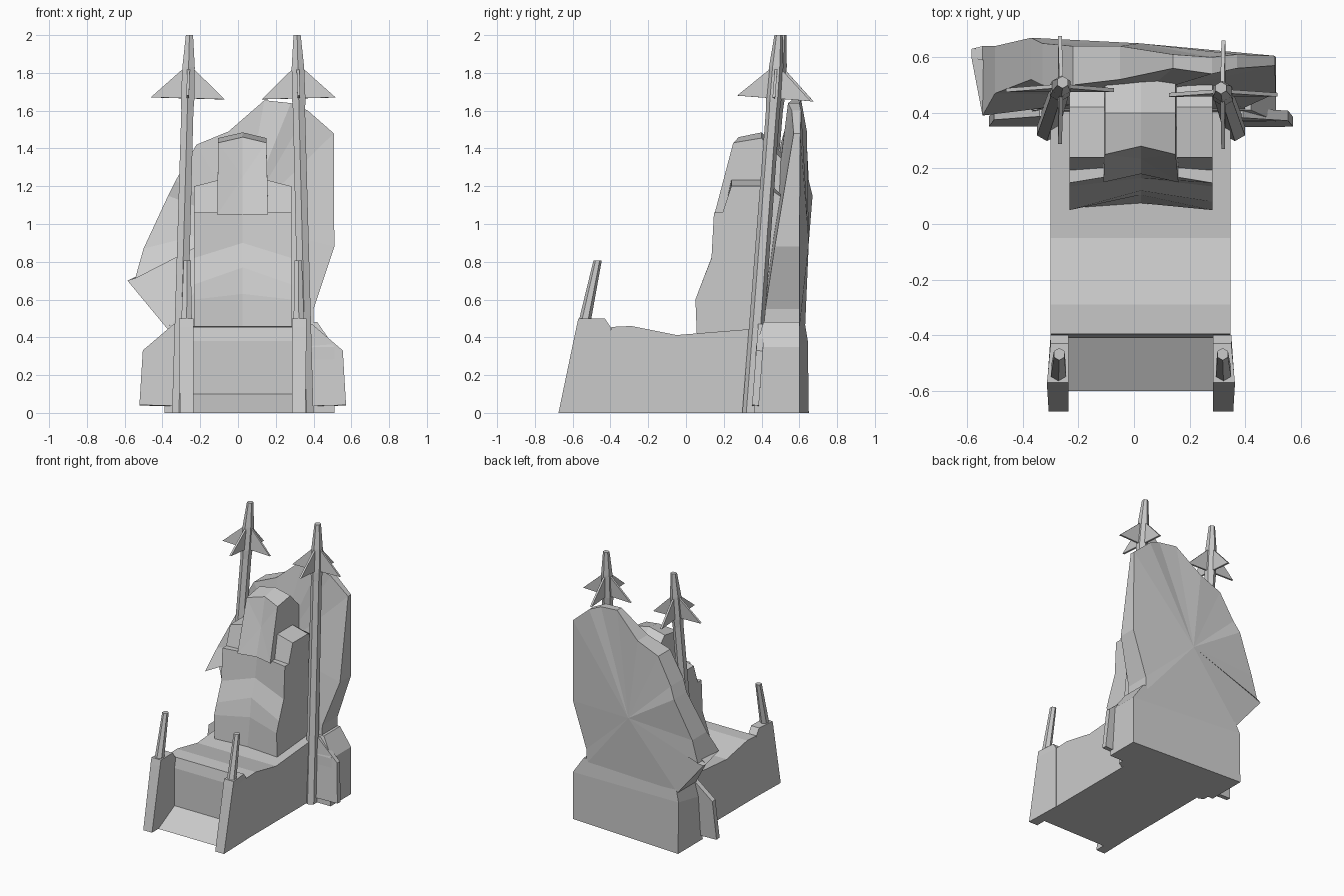
import bpy, bmesh, math
from mathutils import Vector

if "Cube" in bpy.data.objects:
    bpy.data.objects.remove(bpy.data.objects["Cube"])

CX = 0.025  # symmetry plane of the structure


def loft(name, rings):
    """Skin between rings of points; a one-point ring closes the end as a fan."""
    bm = bmesh.new()
    rs = [[bm.verts.new(p) for p in r] for r in rings]
    n = max(len(r) for r in rs)
    for a, b in zip(rs, rs[1:]):
        for i in range(n):
            j = (i + 1) % n
            if len(a) == 1:
                bm.faces.new((a[0], b[i], b[j]))
            elif len(b) == 1:
                bm.faces.new((a[i], b[0], a[j]))
            else:
                bm.faces.new((a[i], b[i], b[j], a[j]))
    for r in (rs[0], rs[-1]):
        if len(r) > 2:
            bm.faces.new(r)
    bmesh.ops.recalc_face_normals(bm, faces=bm.faces)
    me = bpy.data.meshes.new(name)
    bm.to_mesh(me)
    bm.free()
    ob = bpy.data.objects.new(name, me)
    bpy.context.collection.objects.link(ob)
    return ob


def side_prism(name, x0, x1, yz):
    return loft(name, [[(x, y, z) for y, z in yz] for x in (x0, x1)])


def tapered_rod(name, p0, p1, stations):
    """Six-sided rod along p0-p1; stations are (height fraction, radius)."""
    rings = []
    for t, r in stations:
        c = p0.lerp(p1, t)
        rings.append([c + Vector((r * math.sin(k * math.pi / 3), r * math.cos(k * math.pi / 3), 0))
                      for k in range(6)])
    return loft(name, rings)


# base platform with hollowed front
side_prism("base_platform", -0.30, 0.348,
           [(-0.60, 0), (-0.41, 0.10), (-0.41, 0.38), (-0.395, 0.455), (-0.29, 0.46),
            (-0.05, 0.412), (0.42, 0.45), (0.42, 0)])

# rear footing with sloped right shoulder
loft("rear_footing", [
    [(-0.39, 0.36, 0), (0.51, 0.36, 0), (0.51, 0.60, 0), (-0.39, 0.65, 0)],
    [(-0.39, 0.38, 0.33), (0.51, 0.37, 0.35), (0.51, 0.60, 0.35), (-0.39, 0.645, 0.38)],
    [(-0.36, 0.41, 0.47), (0.42, 0.41, 0.48), (0.42, 0.60, 0.48), (-0.36, 0.63, 0.47)]])

# craggy back slab: x, z, front y, back y
outline = [(0.40, 0.44, 0.41, 0.60), (0.40, 0.55, 0.42, 0.60), (0.51, 0.88, 0.47, 0.60),
           (0.507, 1.48, 0.57, 0.605), (0.37, 1.60, 0.56, 0.61), (0.28, 1.64, 0.54, 0.60),
           (0.14, 1.655, 0.56, 0.61), (-0.05, 1.49, 0.52, 0.64), (-0.22, 1.42, 0.50, 0.64),
           (-0.33, 1.23, 0.50, 0.65), (-0.37, 1.15, 0.52, 0.67), (-0.50, 0.87, 0.47, 0.64),
           (-0.585, 0.70, 0.60, 0.63), (-0.37, 0.44, 0.41, 0.63)]
outline[12:12] = [(-0.545, 0.71, 0.39, 0.64)]
loft("back_slab", [[(0.02, 0.46, 1.0)],
                   [(x, f, z) for x, z, f, b in outline],
                   [(x, b, z) for x, z, f, b in outline],
                   [(0.02, 0.65, 0.90)]])

# seat block with a creased, concave front: z side, y side, z centre, y centre
rows = [(0.42, 0.057, 0.42, 0.075), (0.60, 0.05, 0.63, 0.105), (0.68, 0.08, 0.77, 0.12),
        (0.82, 0.135, 0.90, 0.165), (1.06, 0.148, 1.06, 0.19)]
loft("seat_block", [[(-0.232, ys, zs), (CX, yc, zc), (0.282, ys, zs),
                     (0.282, 0.5, zs), (-0.232, 0.5, zs)] for zs, ys, zc, yc in rows])

# central backrest
def backrest_ring(y0, y1, z1, crease):
    return [(-0.11, y0, 1.05), (CX, y0 + crease, 1.05), (0.16, y0, 1.05),
            (0.15, y1, z1), (CX, y1 + crease, z1 + 0.03), (-0.105, y1, z1)]

loft("central_backrest", [[(CX, 0.235, 1.25)],
                          backrest_ring(0.15, 0.25, 1.43, 0.03),
                          backrest_ring(0.40, 0.40, 1.455, 0),
                          backrest_ring(0.55, 0.55, 1.30, 0)])

for side, s in (("left", -1), ("right", 1)):
    # shoulders beside the backrest
    loft(side + "_shoulder", [
        [(CX + s * o, y0, 1.05), (CX + s * o, 0.24, z), (CX + s * o, 0.42, z),
         (CX + s * o, 0.54, 1.12), (CX + s * o, 0.54, 1.05)]
        for o, z, y0 in ((0.12, 1.235, 0.20), (0.257, 1.20, 0.19))])

    # front corner buttresses
    loft(side + "_front_buttress", [
        [(CX + s * 0.26, -0.675, 0), (CX + s * 0.332, -0.675, 0),
         (CX + s * 0.325, -0.40, 0), (CX + s * 0.26, -0.40, 0)],
        [(CX + s * 0.26, -0.58, 0.455), (CX + s * 0.338, -0.58, 0.455),
         (CX + s * 0.325, -0.40, 0.455), (CX + s * 0.26, -0.40, 0.455)],
        [(CX + s * 0.26, -0.57, 0.50), (CX + s * 0.338, -0.57, 0.50),
         (CX + s * 0.325, -0.43, 0.50), (CX + s * 0.26, -0.43, 0.50)]])

    # short stakes on the buttresses
    tapered_rod(side + "_stake", Vector((CX + s * 0.297, -0.535, 0.49)),
                Vector((CX + s * 0.294, -0.468, 0.807)), [(0, 0.032), (1, 0.022)])

    # tall spear poles
    foot = Vector((CX + s * 0.338, 0.34, 0))
    tip = Vector((CX + s * 0.285 + 0.003, 0.50 - s * 0.01, 2))
    tapered_rod(side + "_spear", foot, tip,
                [(0, 0.042), (0.80, 0.037), (0.83, 0.041), (0.915, 0.038), (1, 0.022)])
    tilt = Vector((0, 0, 1)).rotation_difference((tip - foot).normalized())

    def plate(name, rz, angle, z0, half, back=0.0):
        """Flat fin of (radius, height) points, standing out from the spear axis."""
        out = Vector((math.cos(angle), math.sin(angle), 0))
        nor = Vector((-out.y, out.x, 0))
        c = foot.lerp(tip, z0 / 2) + Vector((0, back, 0))
        loft(name, [[c + tilt @ (out * r + Vector((0, 0, z - z0)) + nor * h) for r, z in rz]
                    for h in (-half, half)])

    # spearhead barbs
    for k in range(4):
        plate(f"{side}_barb_{k + 1}", [(0, 1.83), (0.03, 1.82), (0.195, 1.665), (0, 1.665)],
              k * math.pi / 2, 1.665, 0.007)

    # flat wing at the spear foot
    plate(side + "_foot_wing", [(0, 0.47), (0.04, 0.47), (0.20, 0.325), (0.21, 0.035), (0, 0.035)],
          0 if s > 0 else math.pi, 0.03, 0.018, 0.025)
